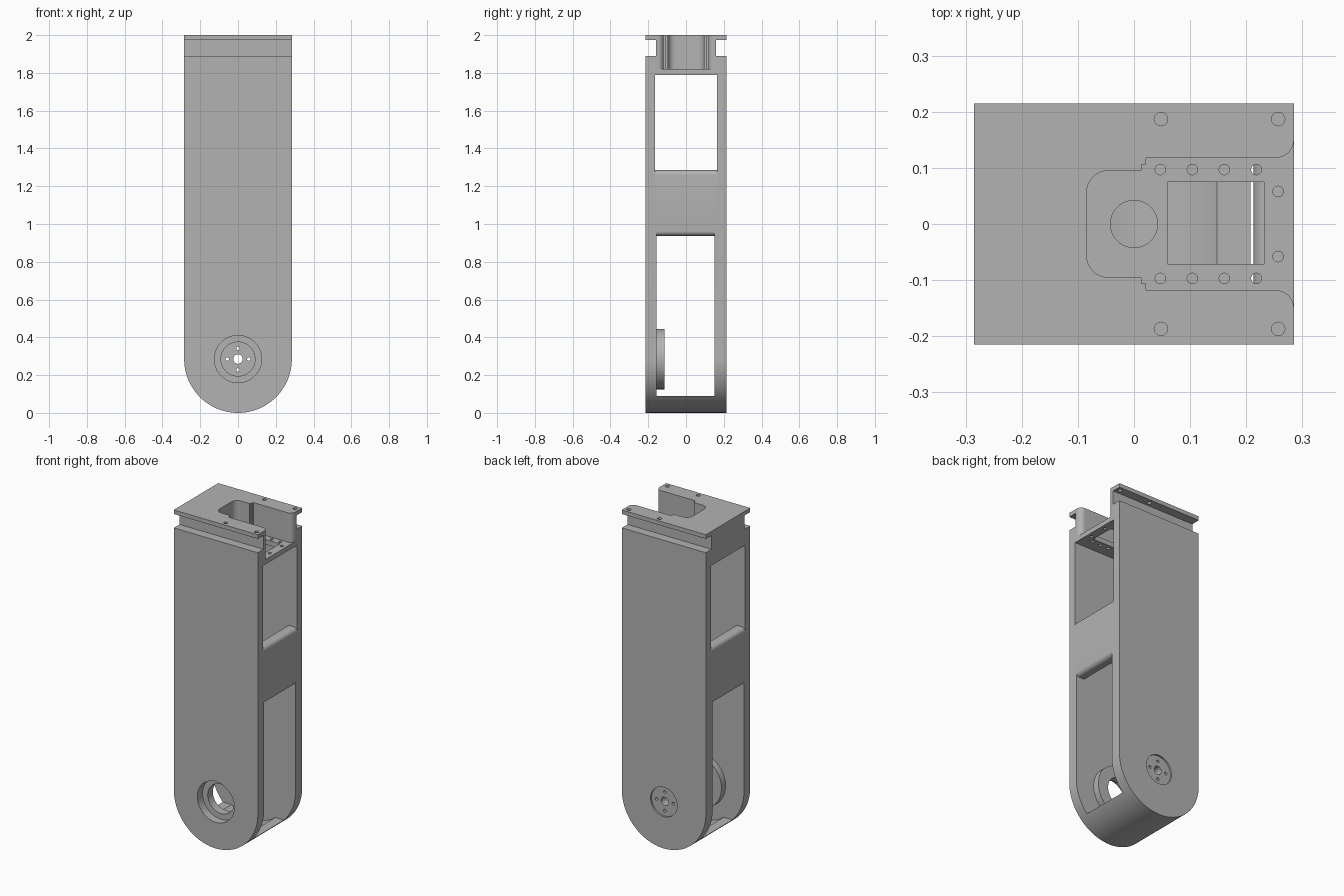
import bpy, bmesh, math
from mathutils import Vector

old = bpy.data.objects.get("Cube")
if old:
    bpy.data.objects.remove(old)

W, D, TOP = 0.285, 0.215, 2.0      # half width, half depth, height
PIVOT = 0.285                      # height of the joint axis

grey = bpy.data.materials.new("plain_grey")
grey.use_nodes = True
grey.diffuse_color = (0.45, 0.45, 0.45, 1)
grey.node_tree.nodes["Principled BSDF"].inputs["Base Color"].default_value = grey.diffuse_color


def rounded(corners, steps=8):
    """Outline from (a, b) or (a, b, radius) corners."""
    out = []
    for i, c in enumerate(corners):
        p = Vector(c[:2])
        if len(c) == 2:
            out.append(p)
            continue
        u = (Vector(corners[i - 1][:2]) - p).normalized()
        v = (Vector(corners[(i + 1) % len(corners)][:2]) - p).normalized()
        for k in range(steps + 1):
            t = k / steps * math.pi / 2
            out.append(p + c[2] * (u * (1 - math.sin(t)) + v * (1 - math.cos(t))))
    return [p for i, p in enumerate(out) if (p - out[i - 1]).length > 1e-5]


def mirrored(half, axis):
    """Close a half outline by reflecting it across one axis."""
    flip = [((-c[0], c[1]) if axis == 0 else (c[0], -c[1])) + tuple(c[2:]) for c in half]
    return half + flip[::-1]


def circle(a, b, r, n=32):
    return [(a + r * math.cos(2 * math.pi * i / n), b + r * math.sin(2 * math.pi * i / n))
            for i in range(n)]


def rect(a0, a1, b0, b1):
    return [(a0, b0), (a1, b0), (a1, b1), (a0, b1)]


def prism(name, outline, axis, lo, hi):
    """Extrude an outline along y or z."""
    bm = bmesh.new()
    place = (lambda p: (p[0], lo, p[1])) if axis == "y" else (lambda p: (p[0], p[1], lo))
    face = bm.faces.new([bm.verts.new(place(p)) for p in outline])
    ext = bmesh.ops.extrude_face_region(bm, geom=[face])
    step = Vector((0, hi - lo, 0)) if axis == "y" else Vector((0, 0, hi - lo))
    for v in ext["geom"]:
        if isinstance(v, bmesh.types.BMVert):
            v.co += step
    bmesh.ops.recalc_face_normals(bm, faces=bm.faces)
    me = bpy.data.meshes.new(name)
    bm.to_mesh(me)
    bm.free()
    me.materials.append(grey)
    ob = bpy.data.objects.new(name, me)
    bpy.context.collection.objects.link(ob)
    return ob


def combine(kind, outline, axis, lo, hi):
    """Apply one boolean to the frame and drop the helper."""
    tool = prism("helper", outline, axis, lo, hi)
    mod = frame.modifiers.new(kind, "BOOLEAN")
    mod.operation, mod.solver, mod.object = kind, "EXACT", tool
    bpy.context.view_layer.objects.active = frame
    bpy.ops.object.modifier_apply(modifier=mod.name)
    bpy.data.objects.remove(tool)


def cut(*args):
    combine("DIFFERENCE", *args)


# Solid body with a round lower end
arc = [(-W * math.cos(math.pi * i / 64), PIVOT - W * math.sin(math.pi * i / 64)) for i in range(65)]
frame = prism("arm_frame", arc + [(W, TOP), (-W, TOP)], "y", -D, D)

# Lower and upper openings, leaving two round-edged cross walls with a channel between
R, INNER, OUT = 0.025, 0.213, 0.35
low, high, mid = 0.937, 1.285, 1.11
lower = [(OUT, 0.09), (OUT, low + R), (W, low + R), (W, low, R), (INNER, low, R), (INNER, mid + 0.01)]
upper = [(OUT, 1.79), (OUT, high - R), (W, high - R), (W, high, R), (INNER, high, R), (INNER, mid)]
cut(rounded(mirrored(lower, 0)), "y", -0.155, 0.15)
cut(rounded(mirrored(upper, 0)), "y", -0.165, 0.165)

# Hollow inside of the round end
cut(circle(0, PIVOT, 0.245, 96), "y", -0.155, 0.15)

# Bearing boss on the front plate, with its stepped bore
combine("UNION", circle(0, PIVOT, 0.16, 64), "y", -0.18, -0.115)
cut(circle(0, PIVOT, 0.125, 64), "y", -0.3, -0.165)
cut(circle(0, PIVOT, 0.09, 64), "y", -0.2, -0.1)

# Shallow hub seat and bolt circle on the back plate
cut(circle(0, PIVOT, 0.09, 64), "y", 0.205, 0.3)
cut(circle(0, PIVOT, 0.025), "y", 0.1, 0.3)
for i in range(4):
    t = i * math.pi / 2
    cut(circle(0.057 * math.cos(t), PIVOT + 0.057 * math.sin(t), 0.009, 16), "y", 0.1, 0.3)

# Side grooves below the top flange
for s in (-1, 1):
    y0, y1 = sorted((s * 0.16, s * 0.3))
    cut(rect(-0.4, 0.4, y0, y1), "z", 1.89, 1.975)

# Open slot in the top, flared at its mouth
F = 0.032
slot = [(OUT, 0.118 + F), (W, 0.118 + F), (W, 0.118, F), (0.021, 0.118), (0.021, 0.106),
        (0.013, 0.106), (0.013, 0.095), (-0.084, 0.095, 0.038)]
cut(rounded(mirrored(slot, 1)), "z", 1.82, 2.1)

# Slot floor: cable hole, window and screw holes
cut(circle(0, 0, 0.042, 48), "z", 1.7, 1.9)
cut(rect(0.06, 0.232, -0.071, 0.075), "z", 1.7, 1.9)
for s in (-1, 1):
    for i in range(4):
        cut(circle(0.047 + 0.057 * i, s * 0.097, 0.0095, 16), "z", 1.7, 1.9)
    cut(circle(0.257, s * 0.058, 0.0095, 16), "z", 1.7, 1.9)
    # Flange screw holes
    for x in (0.048, 0.257):
        cut(circle(x, s * 0.187, 0.012, 16), "z", 1.95, 2.1)

# Smooth the curved surfaces, keep the edges sharp
bpy.ops.object.select_all(action="DESELECT")
frame.select_set(True)
bpy.context.view_layer.objects.active = frame
bpy.ops.object.shade_smooth_by_angle(angle=math.radians(30))
